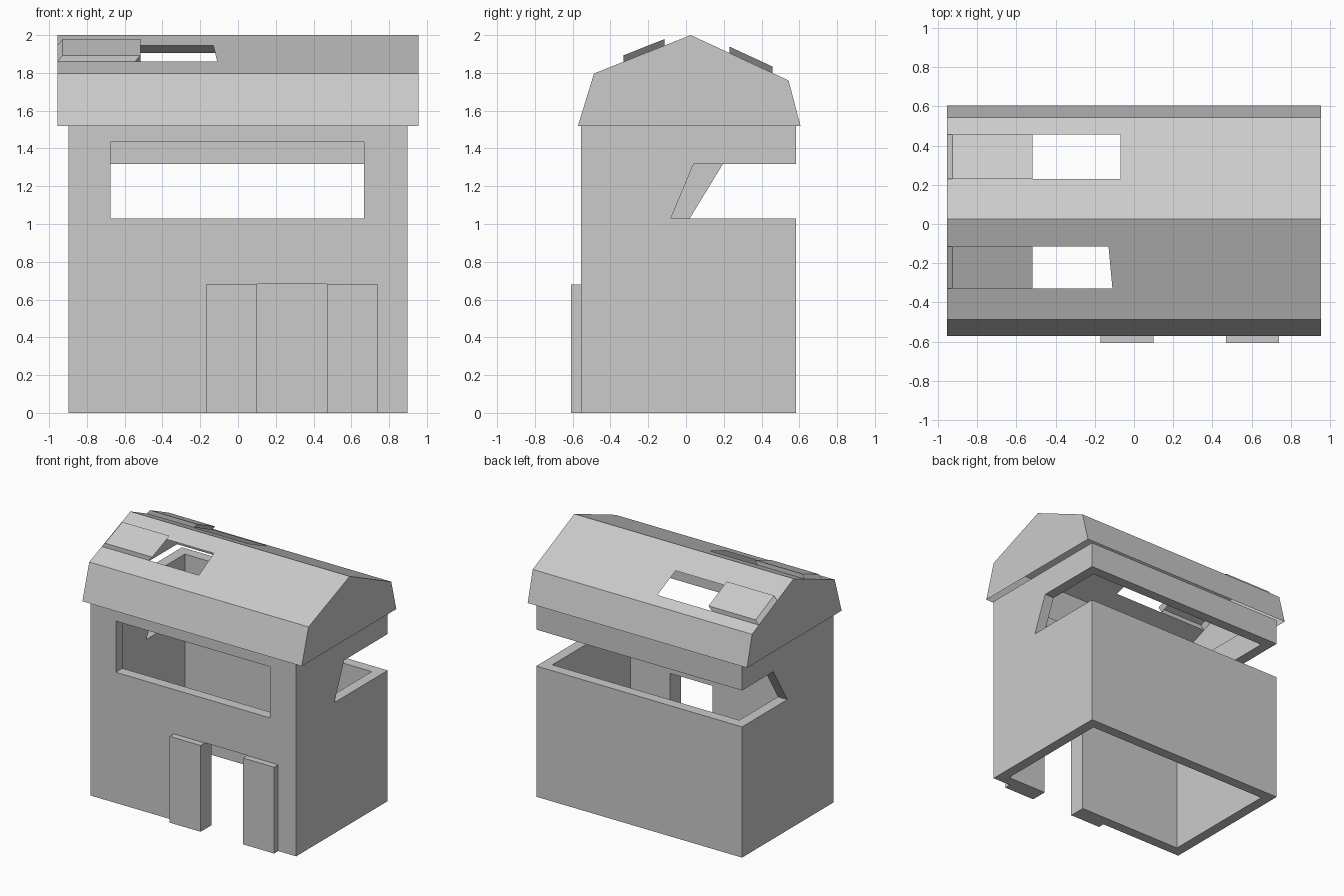
import bpy, bmesh
from mathutils import Vector

if "Cube" in bpy.data.objects:
    bpy.data.objects.remove(bpy.data.objects["Cube"])


def finish(name, bm):
    me = bpy.data.meshes.new(name)
    bm.to_mesh(me)
    bm.free()
    ob = bpy.data.objects.new(name, me)
    bpy.context.collection.objects.link(ob)
    return ob


def prism(name, yz, x0, x1):
    """Extrude a side profile (y, z) along x."""
    bm = bmesh.new()
    f = bm.faces.new([bm.verts.new((x0, y, z)) for y, z in yz])
    r = bmesh.ops.extrude_face_region(bm, geom=[f])
    bmesh.ops.translate(bm, vec=(x1 - x0, 0, 0),
                        verts=[v for v in r["geom"] if isinstance(v, bmesh.types.BMVert)])
    bmesh.ops.recalc_face_normals(bm, faces=bm.faces)
    return finish(name, bm)


def box(name, x0, x1, y0, y1, z0, z1):
    return prism(name, [(y0, z0), (y1, z0), (y1, z1), (y0, z1)], x0, x1)


def cut(ob, cutter):
    m = ob.modifiers.new("cut", "BOOLEAN")
    m.operation, m.solver, m.object = "DIFFERENCE", "EXACT", cutter
    bpy.context.view_layer.objects.active = ob
    bpy.ops.object.modifier_apply(modifier=m.name)
    bpy.data.objects.remove(cutter)


# Hollow walls, open at top and bottom
X, YF, YB, T = 0.897, -0.557, 0.583, 0.082
walls = box("walls", -X, X, YF, YB, 0, 1.52)
cut(walls, box("c", -X + T, X - T, YF + T, YB - T, -1, 3))
# Front window and doorway
cut(walls, box("c", -0.675, 0.667, -0.8, -0.3, 1.03, 1.433))
cut(walls, box("c", 0.10, 0.47, -0.8, -0.3, -1, 0.682))
# Rear opening that wraps round both sides with slanted ends
for lo, hi, x0, x1 in ((-0.08, 0.04, 0, 1), (0.02, 0.195, -1, 0.01)):
    cut(walls, prism("c", [(lo, 1.03), (0.8, 1.03), (0.8, 1.317), (hi, 1.317)], x0, x1))

# Door pillars
for name, x0, x1 in (("left_pillar", -0.17, 0.10), ("right_pillar", 0.47, 0.74)):
    box(name, x0, x1, -0.608, YF, 0, 0.68)

# Thin roof shell with closed gables and a skylight in each slope
R = 0.956
profile = [(-0.572, 1.52), (-0.487, 1.797), (0.025, 2.0), (0.543, 1.76), (0.606, 1.52)]
bm = bmesh.new()


def face(*pts):
    return bm.faces.new([bm.verts.new(p) for p in pts])


for x in (-R, R):
    face(*[(x, y, z) for y, z in profile])
for i in (0, 3):
    (y0, z0), (y1, z1) = profile[i:i + 2]
    face((-R, y0, z0), (R, y0, z0), (R, y1, z1), (-R, y1, z1))

slopes = [("front_skylight", 1, -0.33, -0.115, -0.11, -0.13),
          ("back_skylight", 2, 0.23, 0.457, -0.07, -0.07)]
for name, i, ya, yb, xa, xb in slopes:
    (y0, z0), (y1, z1) = profile[i:i + 2]

    def at(x, y):
        return Vector((x, y, z0 + (z1 - z0) * (y - y0) / (y1 - y0)))

    face(at(-R, y0), at(R, y0), at(R, ya), at(xa, ya), at(-R, ya))
    face(at(-R, yb), at(xb, yb), at(R, yb), at(R, y1), at(-R, y1))
    face(at(xa, ya), at(R, ya), at(R, yb), at(xb, yb))
    # Slid-open cover: leaning raised lid without underside
    pb = bmesh.new()
    base = [at(-R, ya), at(-0.545, ya), at(-0.545, yb), at(-R, yb)]
    b = [pb.verts.new(p) for p in base]
    t = [pb.verts.new(p + Vector((0.028, 0, 0.034))) for p in base]
    pb.faces.new(t)
    for k in range(4):
        n = (k + 1) % 4
        pb.faces.new((b[k], b[n], t[n], t[k]))
    finish(name + "_cover", pb)

bmesh.ops.remove_doubles(bm, verts=bm.verts, dist=0.0005)
bmesh.ops.recalc_face_normals(bm, faces=bm.faces)
finish("roof", bm)
